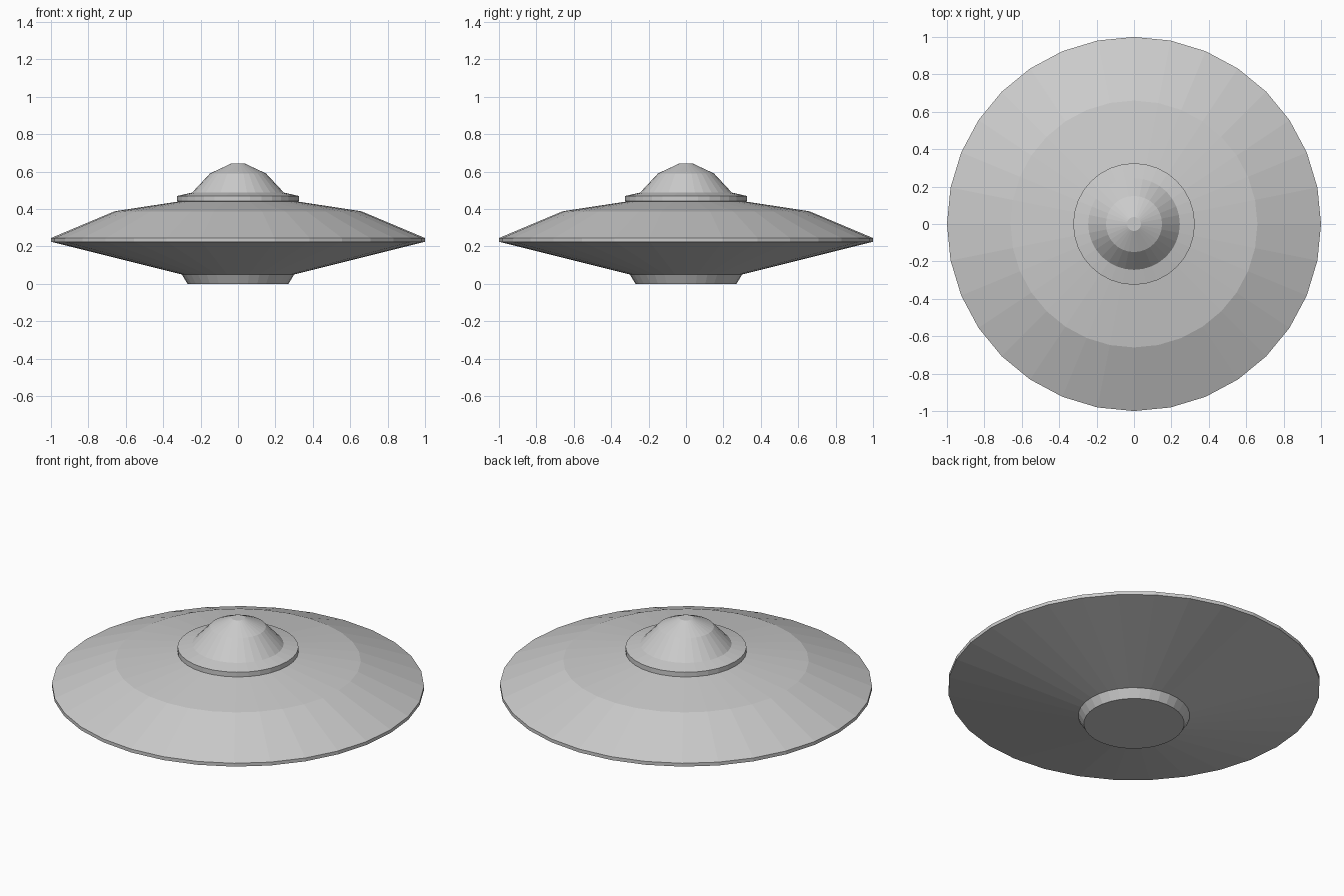
import bpy, bmesh, math

if "Cube" in bpy.data.objects:
    bpy.data.objects.remove(bpy.data.objects["Cube"])

SIDES = 32


def lathe(name, profile):
    """Closed flat-shaded solid of revolution from (radius, z) points, bottom to top."""
    bm = bmesh.new()
    rings = []
    for r, z in profile:
        rings.append([bm.verts.new((r * math.cos(2 * math.pi * i / SIDES),
                                    r * math.sin(2 * math.pi * i / SIDES), z))
                      for i in range(SIDES)])
    for low, high in zip(rings, rings[1:]):
        for i in range(SIDES):
            j = (i + 1) % SIDES
            bm.faces.new((low[i], low[j], high[j], high[i]))
    bm.faces.new(rings[0][::-1])
    bm.faces.new(rings[-1])
    mesh = bpy.data.meshes.new(name)
    bm.to_mesh(mesh)
    bm.free()
    obj = bpy.data.objects.new(name, mesh)
    bpy.context.collection.objects.link(obj)
    return obj


# Saucer body with landing base, thin rim, stepped collar and cockpit dome
lathe("saucer", [
    (0.27, 0.0), (0.30, 0.05),                  # base
    (1.0, 0.225), (1.0, 0.245),                 # underside and rim
    (0.66, 0.388), (0.32, 0.44),                # upper hull
    (0.325, 0.442), (0.325, 0.47),              # collar
    (0.245, 0.488),                             # collar top
    (0.15, 0.59), (0.037, 0.643),               # dome
])
